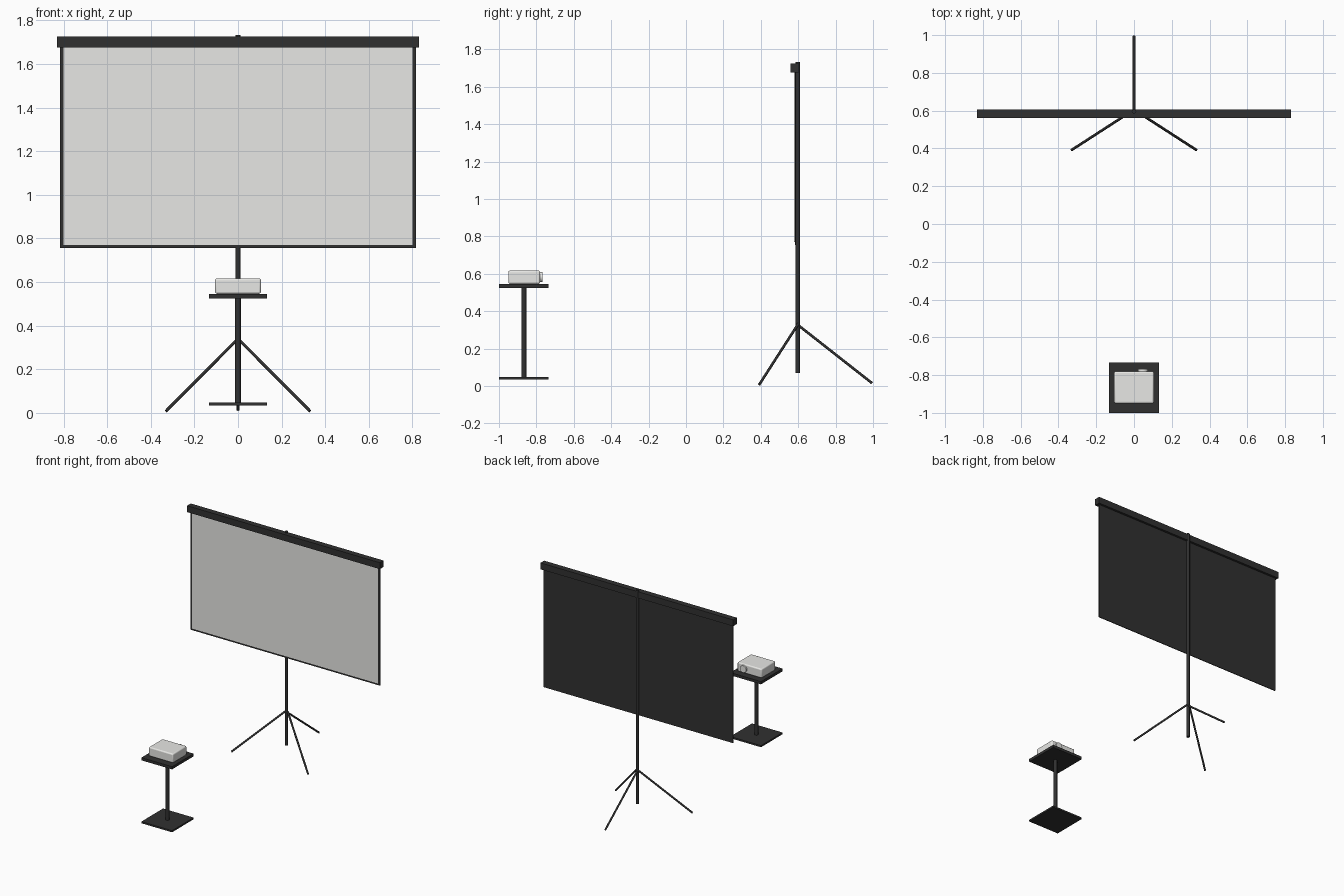
import bpy
from mathutils import Vector

default = bpy.data.objects.get("Cube")
if default:
    bpy.data.objects.remove(default, do_unlink=True)


def make_material(name, rgb):
    mat = bpy.data.materials.new(name)
    mat.use_nodes = True
    mat.diffuse_color = (*rgb, 1)
    bsdf = next(n for n in mat.node_tree.nodes if n.type == 'BSDF_PRINCIPLED')
    bsdf.inputs["Base Color"].default_value = (*rgb, 1)
    return mat


BLACK = make_material("matte black", (0.03, 0.03, 0.03))
LIGHT = make_material("light grey", (0.8, 0.8, 0.78))


def box(name, low, high, mat, bevel=0):
    """Box between two opposite corners, with optional rounded edges."""
    low, high = Vector(low), Vector(high)
    bpy.ops.mesh.primitive_cube_add(size=1, location=(low + high) / 2)
    obj = bpy.context.object
    obj.name = name
    obj.scale = high - low
    bpy.ops.object.transform_apply(location=False, rotation=False, scale=True)
    obj.data.materials.append(mat)
    if bevel:
        mod = obj.modifiers.new("rounded edges", 'BEVEL')
        mod.width = bevel
        mod.segments = 3
        bpy.ops.object.shade_smooth_by_angle()
    return obj


def rod(name, start, end, radius, mat, sides=16):
    """Round bar from start to end."""
    start, end = Vector(start), Vector(end)
    axis = end - start
    bpy.ops.mesh.primitive_cylinder_add(
        vertices=sides, radius=radius, depth=axis.length, location=(start + end) / 2)
    obj = bpy.context.object
    obj.name = name
    obj.rotation_euler = axis.to_track_quat('Z', 'Y').to_euler()
    obj.data.materials.append(mat)
    bpy.ops.object.shade_smooth_by_angle()
    return obj


# Projection screen: roller case, black backing sheet, light picture area
box("roller_case", (-0.83, 0.56, 1.675), (0.83, 0.605, 1.725), BLACK)
box("screen_backing", (-0.815, 0.582, 0.755), (0.815, 0.588, 1.69), BLACK)
box("screen_surface", (-0.80, 0.577, 0.77), (0.80, 0.582, 1.68), LIGHT)

# Tripod: upright and three splayed legs
rod("screen_pole", (0, 0.597, 0.07), (0, 0.597, 1.733), 0.012, BLACK)
for side, label in ((1, "left"), (-1, "right")):
    rod("front_leg_" + label, (side * 0.008, 0.6, 0.332),
        (side * 0.33, 0.392, 0.008), 0.007, BLACK)
rod("rear_leg", (0, 0.6, 0.325), (0, 0.995, 0.015), 0.007, BLACK)

# Projector stand: base plate, column, table top
STAND_Y = -0.867
box("stand_base", (-0.132, -1, 0.035), (0.132, -0.734, 0.048), BLACK)
rod("stand_column", (0, STAND_Y, 0.04), (0, STAND_Y, 0.53), 0.013, BLACK)
box("stand_top", (-0.132, -1, 0.525), (0.132, -0.734, 0.546), BLACK)

# Projector: rounded body with the lens facing the screen
box("projector_body", (-0.105, -0.95, 0.546), (0.105, -0.78, 0.617), LIGHT, 0.009)
rod("projector_lens", (0.047, -0.80, 0.582), (0.047, -0.768, 0.582), 0.027, LIGHT, 32)
